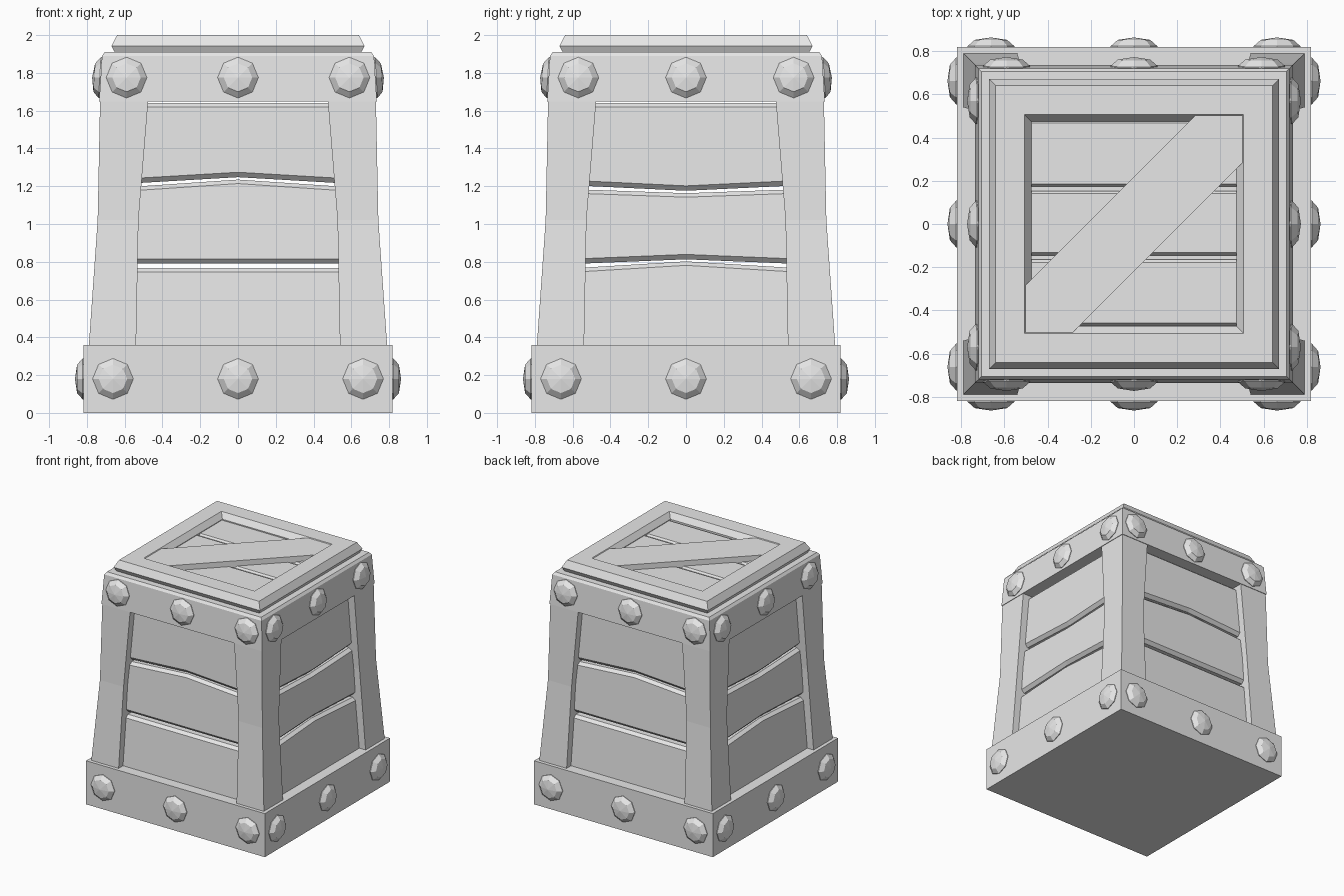
import bpy, math
from mathutils import Matrix, Vector

old = bpy.data.objects.get("Cube")
if old:
    bpy.data.objects.remove(old, do_unlink=True)

GREY = (0.8, 0.8, 0.8, 1.0)
mat = bpy.data.materials.new("plain grey")
mat.use_nodes = True
mat.diffuse_color = GREY
mat.node_tree.nodes["Principled BSDF"].inputs["Base Color"].default_value = GREY


def loft(name, rings, turn=0, closed=False):
    """Bridge equal-length rings of points; cap both ends, or join last to first."""
    n, m = len(rings[0]), len(rings)
    verts = [p for ring in rings for p in ring]
    faces = []
    for i in range(m if closed else m - 1):
        a, b = i * n, (i + 1) % m * n
        faces += [(a + j, a + (j + 1) % n, b + (j + 1) % n, b + j) for j in range(n)]
    if not closed:
        faces += [tuple(range(n))[::-1], tuple(range((m - 1) * n, m * n))]
    mesh = bpy.data.meshes.new(name)
    mesh.from_pydata(verts, [], faces)
    mesh.transform(Matrix.Rotation(turn * math.pi / 2, 4, 'Z'))
    # Consistent outward normals
    import bmesh
    bm = bmesh.new()
    bm.from_mesh(mesh)
    bmesh.ops.recalc_face_normals(bm, faces=bm.faces)
    bm.to_mesh(mesh)
    bm.free()
    mesh.materials.append(mat)
    obj = bpy.data.objects.new(name, mesh)
    bpy.context.collection.objects.link(obj)
    return obj


def square(lo, hi, z):
    return [(lo, lo, z), (hi, lo, z), (hi, hi, z), (lo, hi, z)]


def wall(z):
    """Distance of the plank surface from the centre at height z."""
    if z < 1.02:
        return 0.73 - (z - 0.36) * 0.068
    return 0.685 - (z - 1.02) * 0.024


def plank(name, bottom, top, turn):
    """Wall board with bevelled long edges; bottom and top are (end, middle) heights."""
    rings = []
    for x, k in ((-0.56, 0), (0, 1), (0.56, 0)):
        b, t = bottom[k], top[k]
        section = [(wall(b) - 0.07, b), (wall(b) - 0.025, b), (wall(b), b + 0.026),
                   (wall(t), t - 0.021), (wall(t) - 0.025, t), (wall(t) - 0.07, t)]
        rings.append([(x, -d, z) for d, z in section])
    loft(name, rings, turn)


def bolt(name, x, z, dist, turn, tilt=0):
    """Eight-sided domed bolt head on a wall."""
    rings = []
    for r, h in ((0.108, -0.02), (0.108, 0.005), (0.075, 0.034), (0.002, 0.045)):
        rings.append([(x + r * math.cos(a), -dist - h + tilt * r * math.sin(a),
                       z + r * math.sin(a)) for a in (i * math.pi / 4 for i in range(8))])
    loft(name, rings, turn)


# Base and top bands
loft("base_band", [square(-0.818, 0.818, z) for z in (0, 0.36)])
loft("top_band", [square(-h, h, z) for h, z in ((0.735, 1.648), (0.72, 1.89), (0.705, 1.91))])

# Tapered corner posts
for turn in range(4):
    loft("corner_post", [square(lo, hi, z) for lo, hi, z in
         ((0.54, 0.79, 0.35), (0.527, 0.743, 1.02), (0.475, 0.73, 1.66))], turn)

# Wall planks: the two seam patterns alternate round the body
for turn in range(4):
    if turn % 2 == 0:
        seams = [((0.767, 0.767), (0.79, 0.79)), ((1.197, 1.235), (1.215, 1.248))]
    else:
        seams = [((0.768, 0.802), (0.79, 0.813)), ((1.183, 1.163), (1.203, 1.176))]
    plank("lower_plank", (0.33, 0.33), seams[0][0], turn)
    plank("middle_plank", seams[0][1], seams[1][0], turn)
    plank("upper_plank", seams[1][1], (1.64, 1.64), turn)

# Bolts on both bands
for turn in range(4):
    spread = 0.59 if turn % 2 == 0 else 0.57
    for side in (-1, 0, 1):
        bolt("base_bolt", side * 0.662, 0.18, 0.818, turn)
        bolt("top_bolt", side * spread, 1.775, 0.727, turn, 0.06)

# Lid frame with sloped outer and inner edges
loft("lid_frame", [square(-h, h, z) for h, z in
     ((0.65, 1.905), (0.67, 1.943), (0.64, 2.0), (0.507, 2.0), (0.475, 1.955), (0.475, 1.905))],
     closed=True)

# Lid slats
for lo, hi in ((-0.47, -0.165), (-0.145, 0.153), (0.173, 0.48)):
    section = [(lo, 1.905), (lo, 1.935), (lo + 0.012, 1.95),
               (hi - 0.012, 1.95), (hi, 1.935), (hi, 1.905)]
    loft("lid_slat", [[(x, y, z) for y, z in section] for x in (-0.48, 0.48)])

# Diagonal brace across the lid
e, c = 0.505, 0.287
outline = [(-e, -e), (-c, -e), (e, c), (e, e), (c, e), (-e, -c)]
loft("lid_brace", [[(x, y, z) for x, y in outline] for z in (1.94, 1.994)])
